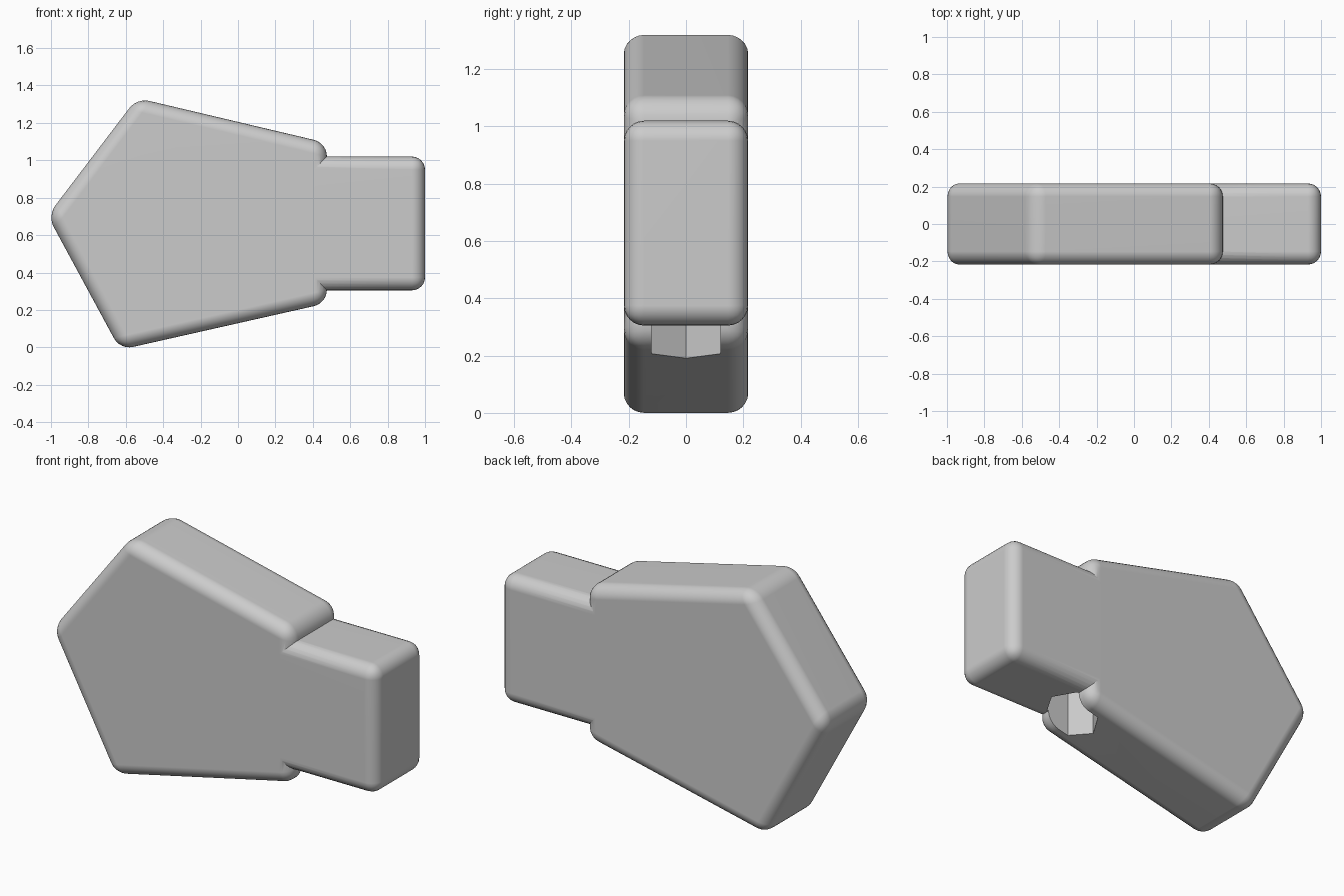
import bpy, bmesh, math
from mathutils import Matrix

if "Cube" in bpy.data.objects:
    bpy.data.objects.remove(bpy.data.objects["Cube"], do_unlink=True)

HALF_DEPTH = 0.217
ROUND = 0.07

# Material
grey = bpy.data.materials.new("plain_grey")
grey.use_nodes = True
colour = (0.6, 0.6, 0.6, 1)
grey.diffuse_color = colour
grey.node_tree.nodes["Principled BSDF"].inputs["Base Color"].default_value = colour


def add_object(name, bm):
    bmesh.ops.recalc_face_normals(bm, faces=bm.faces)
    mesh = bpy.data.meshes.new(name)
    bm.to_mesh(mesh)
    bm.free()
    mesh.materials.append(grey)
    obj = bpy.data.objects.new(name, mesh)
    bpy.context.collection.objects.link(obj)
    return obj


def rounded_slab(name, outline, half_depth):
    """Extrude an x-z outline through y and round every edge."""
    bm = bmesh.new()
    face = bm.faces.new([bm.verts.new((x, -half_depth, z)) for x, z in outline])
    grown = bmesh.ops.extrude_face_region(bm, geom=[face])["geom"]
    moved = [v for v in grown if isinstance(v, bmesh.types.BMVert)]
    bmesh.ops.translate(bm, verts=moved, vec=(0, 2 * half_depth, 0))
    bmesh.ops.recalc_face_normals(bm, faces=bm.faces)
    bmesh.ops.bevel(bm, geom=bm.edges[:], offset=ROUND, segments=6,
                    profile=0.5, affect='EDGES')
    return add_object(name, bm)


def boolean(target, tool, operation):
    mod = target.modifiers.new(tool.name, 'BOOLEAN')
    mod.operation = operation
    mod.solver = 'EXACT'
    mod.object = tool
    tool.hide_render = True
    bpy.context.view_layer.objects.active = target
    bpy.ops.object.modifier_apply(modifier=mod.name)
    bpy.data.objects.remove(tool, do_unlink=True)


# Wide five-sided head
head = rounded_slab("mallet_head", [(-1.018, 0.704), (-0.63, -0.013), (0.475, 0.236),
                                    (0.475, 1.093), (-0.54, 1.333)], HALF_DEPTH)

# Narrow block joined to the head
neck = rounded_slab("neck", [(0.2, 0.305), (1, 0.305), (1, 1.02), (0.2, 1.02)],
                    HALF_DEPTH - 0.0005)
boolean(head, neck, 'UNION')

# Six-sided handle socket, open underneath
bm = bmesh.new()
bmesh.ops.create_cone(bm, cap_ends=True, segments=6, radius1=0.14, radius2=0.14, depth=0.65,
                      matrix=Matrix.Translation((0.415, 0, 0.325)))
# Turn a corner of the socket towards the head
if abs(max(v.co.x for v in bm.verts) - 0.555) > 0.01:
    bmesh.ops.rotate(bm, verts=bm.verts, cent=(0.415, 0, 0),
                     matrix=Matrix.Rotation(math.radians(30), 3, 'Z'))
boolean(head, add_object("socket_cutter", bm), 'DIFFERENCE')

# Smooth rounded edges, flat broad faces
bpy.ops.object.select_all(action='DESELECT')
head.select_set(True)
bpy.context.view_layer.objects.active = head
bpy.ops.object.shade_smooth_by_angle(angle=math.radians(30))
weighted = head.modifiers.new("weighted_normals", 'WEIGHTED_NORMAL')
weighted.keep_sharp = True
